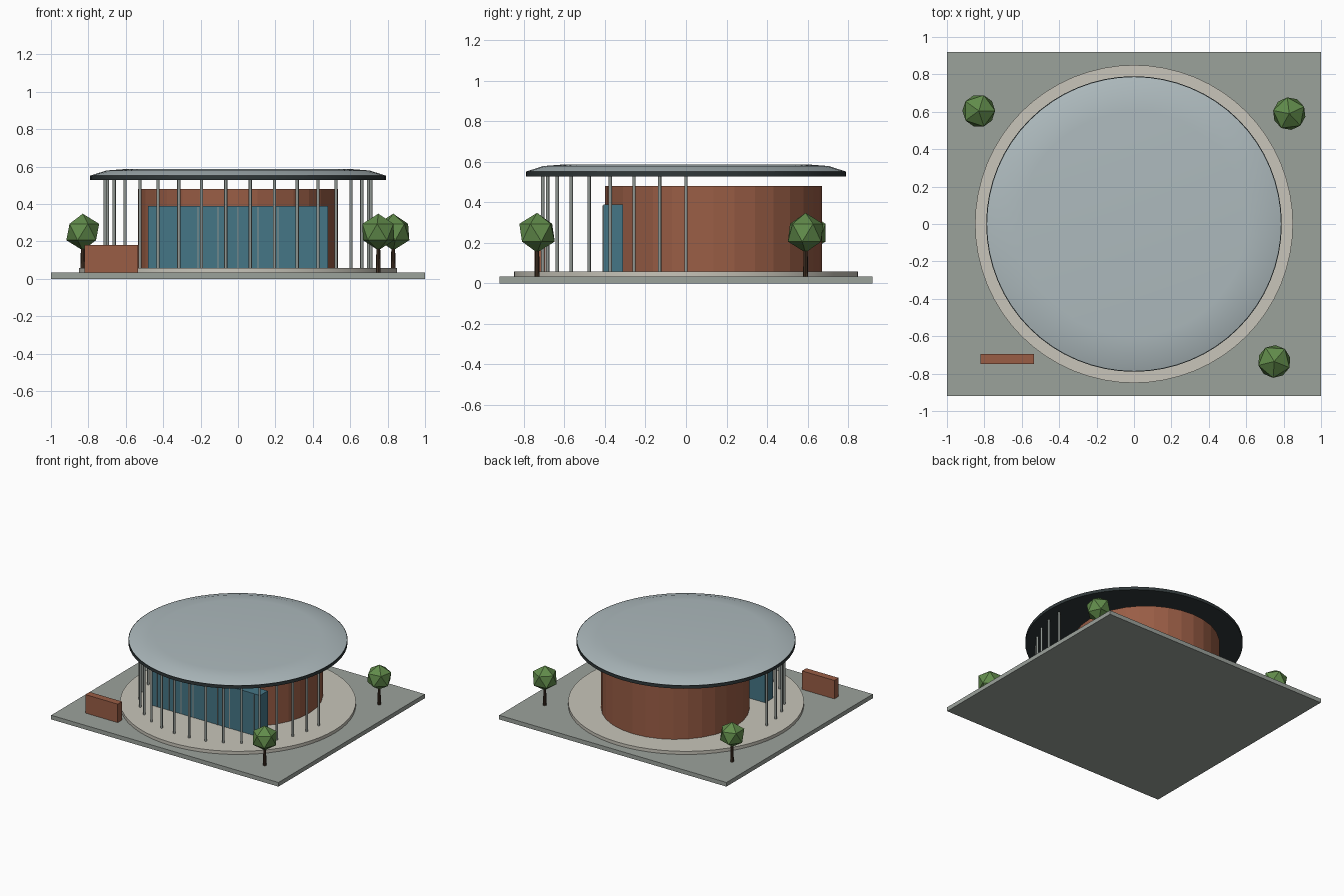
import bpy
import bmesh
from math import pi, cos, sin, radians
from mathutils import Matrix

if "Cube" in bpy.data.objects:
    bpy.data.objects.remove(bpy.data.objects["Cube"])


def material(name, r, g, b):
    m = bpy.data.materials.new(name)
    m.diffuse_color = (r, g, b, 1)
    m.use_nodes = True
    m.node_tree.nodes["Principled BSDF"].inputs["Base Color"].default_value = m.diffuse_color
    return m


PAVING = material("paving", 0.33, 0.36, 0.33)
STONE = material("pale_stone", 0.58, 0.56, 0.49)
BRICK = material("brick", 0.32, 0.11, 0.06)
GLASS = material("glass", 0.06, 0.18, 0.24)
METAL = material("metal", 0.28, 0.31, 0.29)
DARK = material("dark_metal", 0.03, 0.04, 0.042)
ROOF = material("roof_sheet", 0.42, 0.49, 0.51)
BARK = material("bark", 0.06, 0.035, 0.02)
LEAF = material("leaves", 0.12, 0.26, 0.07)


def finish(bm, name, mat):
    bmesh.ops.recalc_face_normals(bm, faces=bm.faces)
    me = bpy.data.meshes.new(name)
    bm.to_mesh(me)
    bm.free()
    me.materials.append(mat)
    ob = bpy.data.objects.new(name, me)
    bpy.context.collection.objects.link(ob)
    return ob


def box(name, lo, hi, mat):
    bm = bmesh.new()
    size = [b - a for a, b in zip(lo, hi)]
    mid = [(a + b) / 2 for a, b in zip(lo, hi)]
    bmesh.ops.create_cube(bm, size=1, matrix=Matrix.Translation(mid) @ Matrix.Diagonal((*size, 1)))
    return finish(bm, name, mat)


def lathe(name, profile, mat, x=0, y=0, sides=64):
    """Closed solid of revolution from (radius, z) pairs, bottom to top."""
    bm = bmesh.new()
    rings = [[bm.verts.new((x + r * cos(2 * pi * i / sides), y + r * sin(2 * pi * i / sides), z))
              for i in range(sides)] for r, z in profile]
    for a, b in zip(rings, rings[1:]):
        for i in range(sides):
            j = (i + 1) % sides
            bm.faces.new((a[i], a[j], b[j], b[i]))
    bm.faces.new(rings[0][::-1])
    bm.faces.new(rings[-1])
    return finish(bm, name, mat)


def smooth(ob, degrees=20):
    bpy.ops.object.select_all(action='DESELECT')
    ob.select_set(True)
    bpy.context.view_layer.objects.active = ob
    bpy.ops.object.shade_smooth_by_angle(angle=radians(degrees))


GROUND, FLOOR = 0.033, 0.058

# Site slab and round plinth
box("site_slab", (-1, -0.92, 0), (1, 0.92, GROUND), PAVING)
smooth(lathe("round_plinth", [(0.85, GROUND), (0.85, FLOOR)], STONE))

# Faceted brick drum, set back from the front
lathe("brick_drum", [(0.535, FLOOR), (0.535, 0.48)], BRICK, y=0.135, sides=32)

# Glazed entrance front with slim mullions
box("glass_front", (-0.48, -0.408, FLOOR), (0.48, -0.31, 0.39), GLASS)
for k in range(-4, 5):
    x = k * 0.107
    box(f"mullion_{k + 5}", (x - 0.003, -0.412, FLOOR), (x + 0.003, -0.405, 0.385), METAL)

# Half ring of columns around the front
for i in range(18):
    a = pi + pi * i / 17
    smooth(lathe(f"column_{i + 1}", [(0.0085, FLOOR), (0.0085, 0.535)], METAL,
                 0.71 * cos(a), 0.71 * sin(a), 12), 40)

# Overhanging roof: dark rim and soffit, shallow pale dome
smooth(lathe("roof_rim", [(0.79, 0.528), (0.79, 0.553)], DARK))
smooth(lathe("roof_dome", [(0.785, 0.553), (0.705, 0.579), (0.60, 0.587)], ROOF))

# Low sign wall
box("sign_wall", (-0.82, -0.748, GROUND), (-0.535, -0.694, 0.18), BRICK)

# Low-poly trees
for i, (x, y, turn) in enumerate([(-0.83, 0.605, 0), (0.83, 0.59, 25), (0.75, -0.735, 50)], 1):
    lathe(f"tree_trunk_{i}", [(0.012, GROUND), (0.010, 0.2)], BARK, x, y, 8)
    bm = bmesh.new()
    bmesh.ops.create_icosphere(bm, subdivisions=1, radius=0.098,
                               matrix=Matrix.Translation((x, y, 0.25)) @ Matrix.Rotation(radians(turn), 4, 'Z'))
    finish(bm, f"tree_crown_{i}", LEAF)
